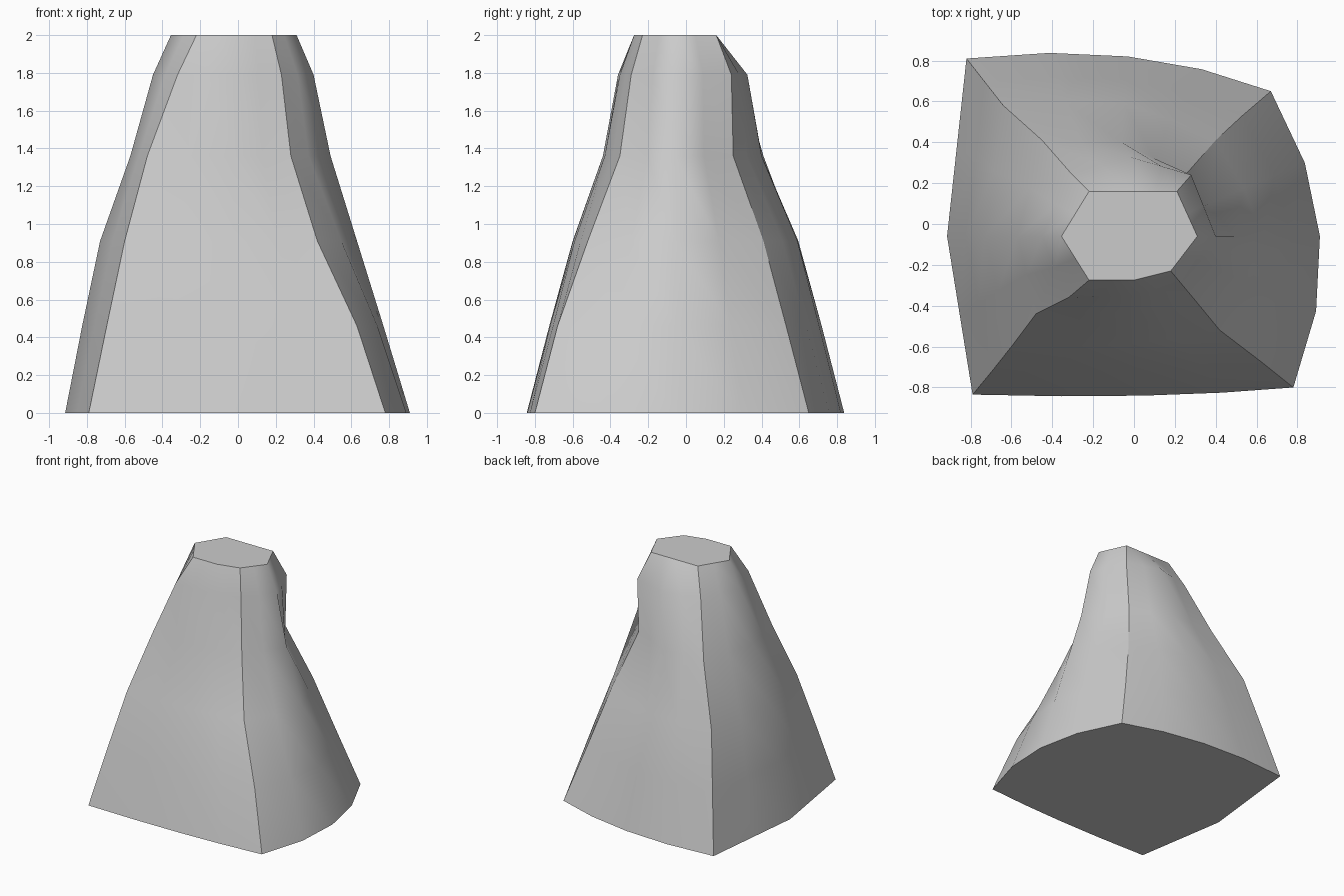
import bpy, bmesh
from mathutils import Vector

if "Cube" in bpy.data.objects:
    bpy.data.objects.remove(bpy.data.objects["Cube"])

# Each ring: height, bulge of the sides, then corner / side-middle points in turn:
# back left, back, back right, right, front right, front, front left, left
RINGS = [
    (0.00, 1.0, [(-.82, .81), (-.03, .82), (.67, .65), (.91, -.06),
                 (.78, -.80), (.05, -.84), (-.79, -.835), (-.915, -.06)]),
    (0.46, 0.8, [(-.73, .695), (-.04, .705), (.53, .53), (.77, -.06),
                 (.63, -.68), (.02, -.72), (-.695, -.72), (-.825, -.06)]),
    (0.91, 0.4, [(-.64, .58), (-.05, .59), (.40, .41), (.63, -.06),
                 (.42, -.52), (-.02, -.59), (-.60, -.60), (-.73, -.06)]),
    (1.36, -0.2, [(-.45, .41), (-.06, .40), (.26, .25), (.49, -.06),
                  (.28, -.35), (-.02, -.43), (-.48, -.44), (-.57, -.06)]),
    (1.79, 0.0, [(-.31, .25), (-.01, .325), (.28, .24), (.40, -.06),
                 (.23, -.29), (-.01, -.35), (-.32, -.36), (-.45, -.06)]),
    (2.00, 0.0, [(-.22, .16), (0, .16), (.21, .16), (.31, -.06),
                 (.18, -.23), (0, -.275), (-.22, -.275), (-.355, -.06)]),
]


def ring_points(z, bulge, pts):
    """Four sides, each split in four, quarter points bowed outwards."""
    out = []
    p = [Vector((x, y, z)) for x, y in pts]
    for s in range(4):
        a, m, b = p[2 * s], p[2 * s + 1], p[(2 * s + 2) % 8]
        k = 0 if s == 3 else bulge          # left side folds straight at its middle
        bow = (m - (a + b) / 2) * 0.25 * k
        out += [a, (a + m) / 2 + bow, m, (m + b) / 2 + bow]
    return out


# Tapered rock-like pillar lofted through the rings
bm = bmesh.new()
loops = [[bm.verts.new(c) for c in ring_points(*r)] for r in RINGS]
n = 16
for lo, hi in zip(loops, loops[1:]):
    for i in range(n):
        j = (i + 1) % n
        bm.faces.new((lo[i], lo[j], hi[j], hi[i])).smooth = True
caps = [bm.faces.new(loops[0]), bm.faces.new(loops[-1])]

# Sharp corner ridges and cap rims
for lo, hi in zip(loops, loops[1:]):
    for i in range(0, n, 4):
        bm.edges.get((lo[i], hi[i])).smooth = False
for cap in caps:
    for e in cap.edges:
        e.smooth = False

bmesh.ops.recalc_face_normals(bm, faces=bm.faces)
mesh = bpy.data.meshes.new("tapered_pillar")
bm.to_mesh(mesh)
bm.free()
bpy.context.collection.objects.link(bpy.data.objects.new("tapered_pillar", mesh))
